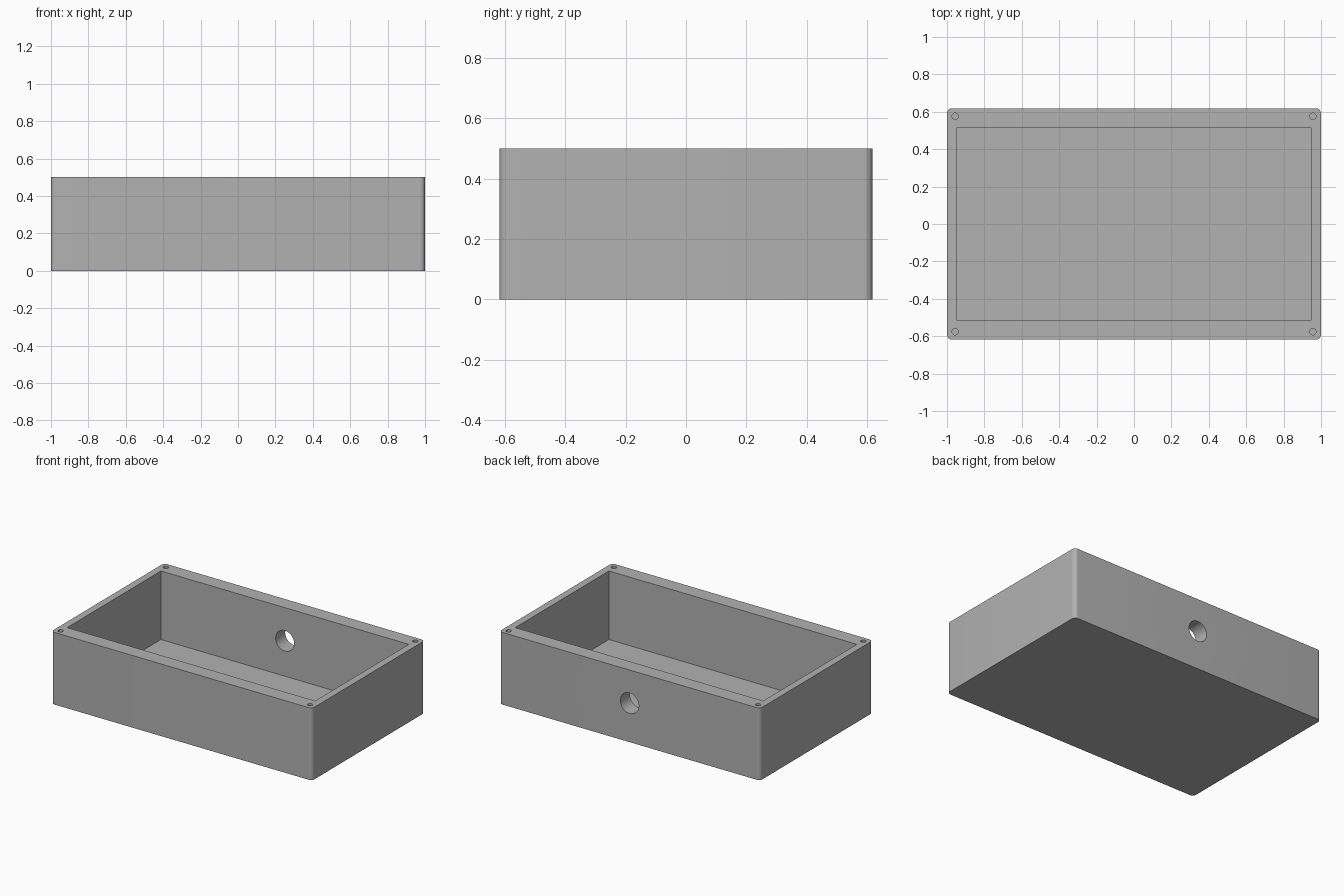
import bpy
import math
from mathutils import Vector

cube = bpy.data.objects.get("Cube")
if cube:
    bpy.data.objects.remove(cube, do_unlink=True)

HALF_X, HALF_Y, HEIGHT = 1.0, 0.618, 0.5
CORNER = 0.027
CAVITY_X, CAVITY_Y, FLOOR = 0.95, 0.513, 0.025

grey = bpy.data.materials.new("plain grey")
grey.use_nodes = True
colour = (0.445, 0.445, 0.445, 1)
grey.diffuse_color = colour
grey.node_tree.nodes["Principled BSDF"].inputs["Base Color"].default_value = colour


def prism(name, outline, height, base):
    """Extrude a flat outline straight up from the base height."""
    n = len(outline)
    verts = [(x, y, z) for z in (base, base + height) for x, y in outline]
    faces = [tuple(reversed(range(n))), tuple(range(n, 2 * n))]
    faces += [(i, (i + 1) % n, n + (i + 1) % n, n + i) for i in range(n)]
    mesh = bpy.data.meshes.new(name)
    mesh.from_pydata(verts, [], faces)
    mesh.materials.append(grey)
    obj = bpy.data.objects.new(name, mesh)
    bpy.context.collection.objects.link(obj)
    return obj


def circle(radius, sides, centre=(0, 0)):
    return [(centre[0] + radius * math.cos(math.tau * i / sides),
             centre[1] + radius * math.sin(math.tau * i / sides)) for i in range(sides)]


def rounded_rectangle(hx, hy, radius, steps=8):
    points = []
    for k, (sx, sy) in enumerate([(1, 1), (-1, 1), (-1, -1), (1, -1)]):
        for i in range(steps + 1):
            a = math.pi / 2 * (k + i / steps)
            points.append((sx * (hx - radius) + radius * math.cos(a),
                           sy * (hy - radius) + radius * math.sin(a)))
    return points


# Outer body with rounded upright corners
body = prism("enclosure_body", rounded_rectangle(HALF_X, HALF_Y, CORNER), HEIGHT, 0)

# Open cavity
cavity_outline = [(CAVITY_X, CAVITY_Y), (-CAVITY_X, CAVITY_Y),
                  (-CAVITY_X, -CAVITY_Y), (CAVITY_X, -CAVITY_Y)]
cutters = [prism("cavity_cutter", cavity_outline, HEIGHT, FLOOR)]

# Blind screw holes in the four corners of the rim
for sx in (-1, 1):
    for sy in (-1, 1):
        outline = circle(0.017, 24, (sx * 0.956, sy * 0.576))
        cutters.append(prism("screw_hole_cutter", outline, 0.3, HEIGHT - 0.2))

# Cable hole through the back wall
cable = prism("cable_hole_cutter", circle(0.071, 48), 0.3, -0.15)
cable.rotation_euler.x = math.pi / 2
cable.location = Vector((0, HALF_Y - 0.05, 0.27))
cutters.append(cable)

# Cut everything out of the body
bpy.context.view_layer.objects.active = body
for cutter in cutters:
    cutter.hide_render = True
    cut = body.modifiers.new(cutter.name, "BOOLEAN")
    cut.operation = "DIFFERENCE"
    cut.solver = "EXACT"
    cut.object = cutter
    bpy.ops.object.modifier_apply(modifier=cut.name)
    bpy.data.objects.remove(cutter, do_unlink=True)

# Smooth the rounded corners and bores, keep the edges crisp
bpy.ops.object.select_all(action="DESELECT")
body.select_set(True)
bpy.ops.object.shade_smooth_by_angle(angle=math.radians(30))
